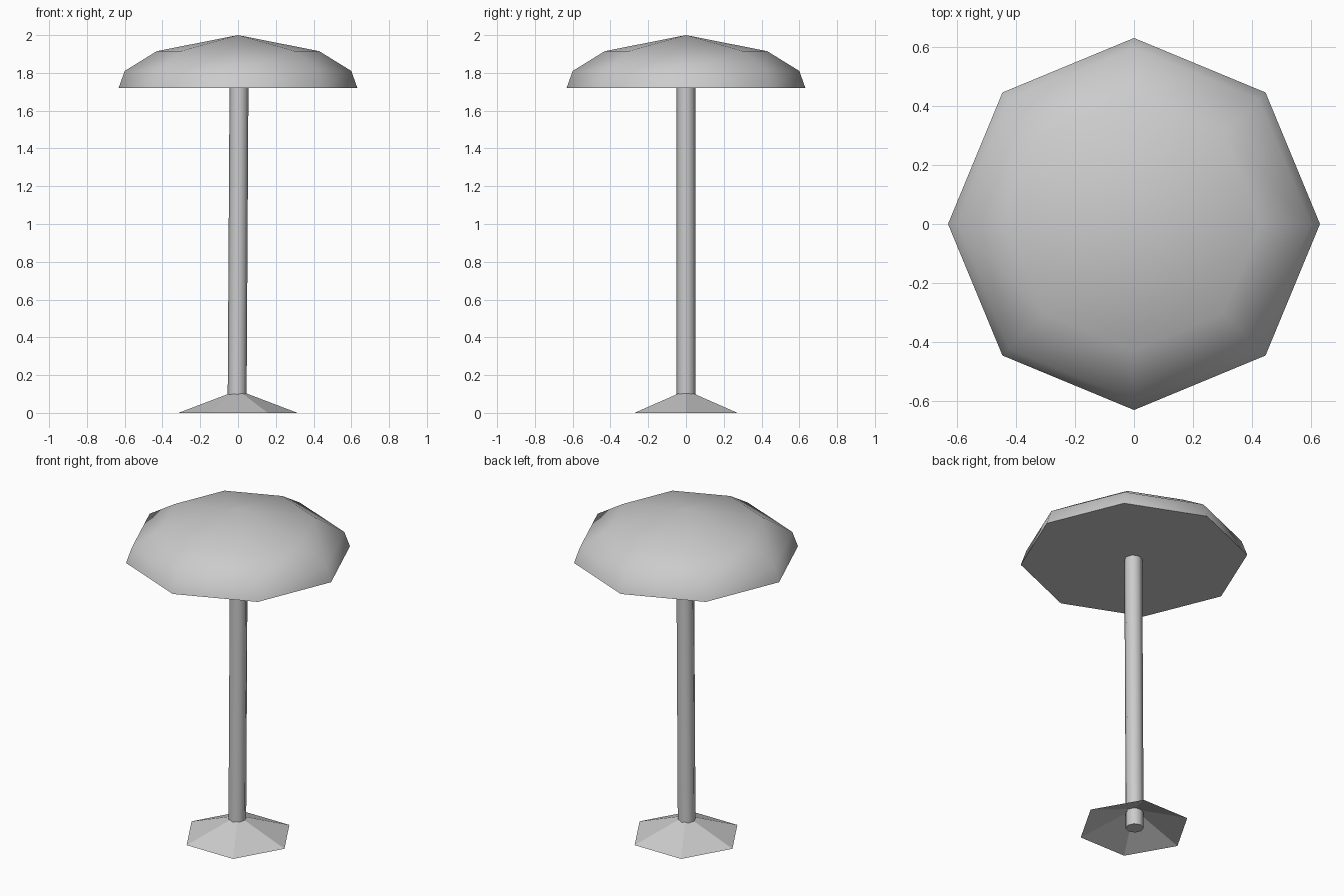
import bpy
import bmesh
import math

cube = bpy.data.objects.get("Cube")
if cube:
    bpy.data.objects.remove(cube, do_unlink=True)

grey = bpy.data.materials.new("light_grey")
grey.use_nodes = True
colour = (0.6, 0.6, 0.6, 1.0)
grey.diffuse_color = colour
grey.node_tree.nodes["Principled BSDF"].inputs["Base Color"].default_value = colour


def lathe(name, profile, sides, cap_bottom=True, cap_top=False, lean=0.0, smooth=True):
    """Stack rings of (radius, height); a zero radius makes an apex."""
    bm = bmesh.new()
    rings = []
    for radius, z in profile:
        shift = lean * (z - 0.86)
        if radius == 0:
            rings.append([bm.verts.new((shift, 0, z))] * sides)
        else:
            angles = [math.tau * i / sides for i in range(sides)]
            rings.append([bm.verts.new((shift + radius * math.cos(a), radius * math.sin(a), z))
                          for a in angles])
    for low, high in zip(rings, rings[1:]):
        for i in range(sides):
            j = (i + 1) % sides
            corners = [low[i], low[j], high[j], high[i]]
            bm.faces.new(list(dict.fromkeys(corners)))
    if cap_bottom:
        bm.faces.new(rings[0][::-1])
    if cap_top:
        bm.faces.new(rings[-1])
    mesh = bpy.data.meshes.new(name)
    bm.to_mesh(mesh)
    bm.free()
    mesh.materials.append(grey)
    obj = bpy.data.objects.new(name, mesh)
    bpy.context.collection.objects.link(obj)
    if smooth:
        bpy.ops.object.select_all(action="DESELECT")
        obj.select_set(True)
        bpy.context.view_layer.objects.active = obj
        bpy.ops.object.shade_smooth_by_angle(angle=math.radians(60))
    return obj


# Eight-sided domed canopy with a flat underside
lathe("canopy", [(0.632, 1.72), (0.6, 1.81), (0.43, 1.915), (0, 2.0)], 8)

# Slightly leaning pole
lathe("pole", [(0.05, 0.0), (0.05, 1.74)], 8, cap_top=True, lean=0.006)

# Open six-sided foot
lathe("base", [(0.315, 0.0), (0, 0.12)], 6, cap_bottom=False, smooth=False)
